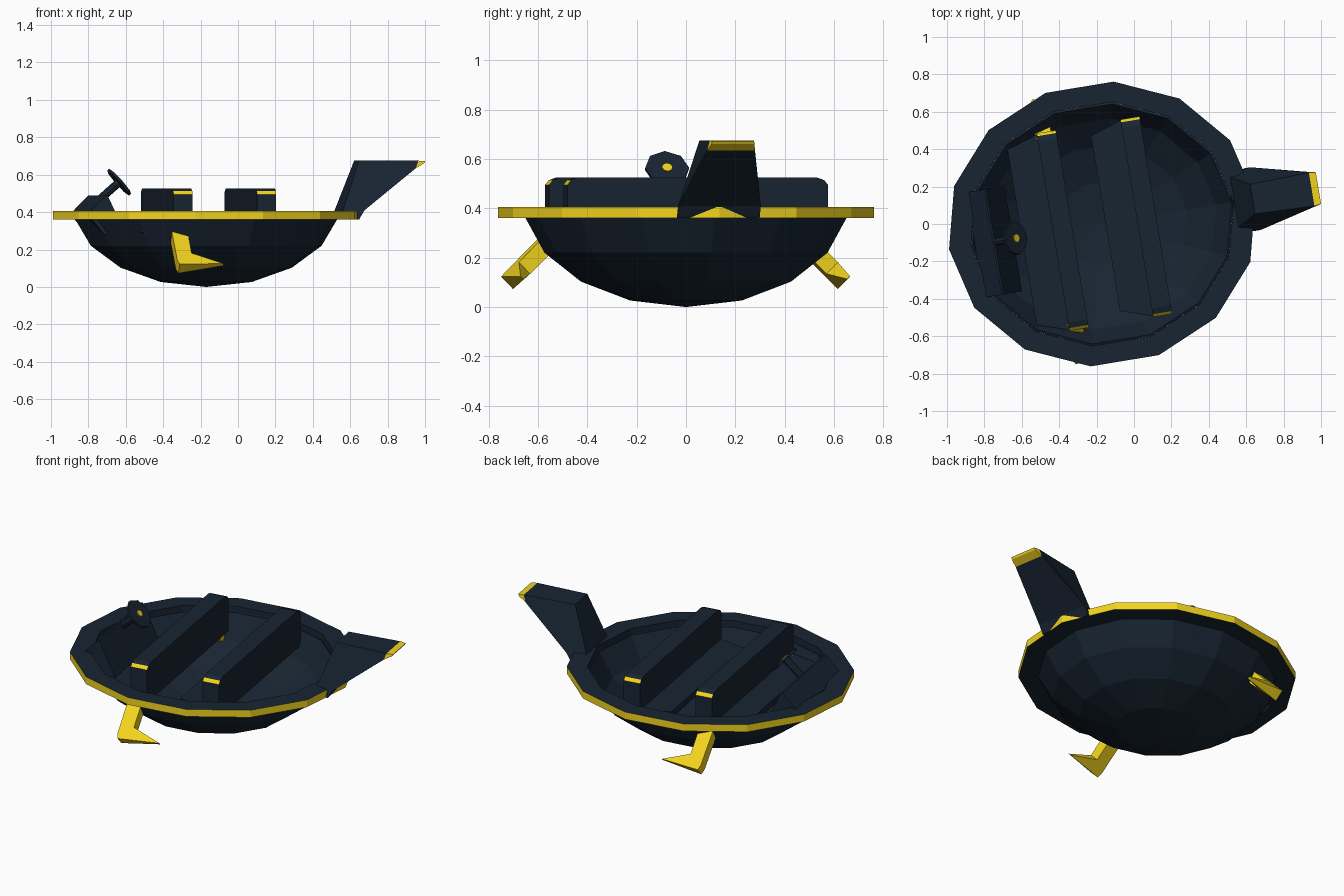
import bpy, bmesh
from math import sin, cos, radians, pi
from mathutils import Matrix, Vector

if "Cube" in bpy.data.objects:
    bpy.data.objects.remove(bpy.data.objects["Cube"])

# whole craft is built along its own axis, then turned and shifted
PLACE = Matrix.Translation((-0.17, 0, 0)) @ Matrix.Rotation(radians(9.4), 4, 'Z')
RX, RY, SIDES = 0.83, 0.76, 14


def material(name, color):
    m = bpy.data.materials.new(name)
    m.diffuse_color = color
    m.use_nodes = True
    m.node_tree.nodes["Principled BSDF"].inputs["Base Color"].default_value = m.diffuse_color
    return m


DARK = material("navy", (0.009, 0.018, 0.032, 1))
GOLD = material("yellow", (0.9, 0.66, 0.013, 1))


def finish(name, bm, mats=(DARK, GOLD)):
    bmesh.ops.recalc_face_normals(bm, faces=bm.faces)
    bm.transform(PLACE)
    me = bpy.data.meshes.new(name)
    bm.to_mesh(me)
    bm.free()
    for m in mats:
        me.materials.append(m)
    ob = bpy.data.objects.new(name, me)
    bpy.context.collection.objects.link(ob)
    return ob


def loft(name, a, b, gold=(), mats=(DARK, GOLD)):
    """Solid between two matching loops; sides listed in gold are yellow."""
    bm = bmesh.new()
    va, vb = [bm.verts.new(p) for p in a], [bm.verts.new(p) for p in b]
    bm.faces.new(va)
    bm.faces.new(vb[::-1])
    n = len(a)
    for i in range(n):
        j = (i + 1) % n
        f = bm.faces.new((va[i], vb[i], vb[j], va[j]))
        f.material_index = int(i in gold)
    return finish(name, bm, mats)


def lathe(name, profile, closed=False, gold=()):
    """Oval 14-sided turning of (radius fraction, z) points."""
    bm = bmesh.new()
    rings = []
    for r, z in profile:
        rings.append([bm.verts.new((RX * r * cos(2 * pi * k / SIDES),
                                    RY * r * sin(2 * pi * k / SIDES), z))
                      for k in range(SIDES)])
    n = len(rings)
    for i in range(n if closed else n - 1):
        p, q = rings[i], rings[(i + 1) % n]
        for k in range(SIDES):
            m = (k + 1) % SIDES
            f = bm.faces.new((p[k], p[m], q[m], q[k]))
            f.material_index = int(i in gold)
    bmesh.ops.remove_doubles(bm, verts=bm.verts, dist=1e-5)
    return finish(name, bm)


# bowl hull and flat rim with yellow edge
hull = lathe("hull", [(0.87 * sin(radians(t)), 0.44 * (1 - cos(radians(t))))
                      for t in (0, 20, 40, 60, 80)])
shell = hull.modifiers.new("shell", 'SOLIDIFY')
shell.thickness, shell.offset = 0.012, -1
lathe("rim", [(0.857, 0.36), (1, 0.36), (1, 0.405), (0.857, 0.405)], True, gold=(1,))

# two benches: low seat trimmed to the hull, tall backrest with yellow end chamfers
half = [(0.535, 0.29), (0.535, 0.495), (0.52, 0.514), (0.49, 0.525)]
back = half + [(-y, z) for y, z in reversed(half)]
plan = [(-0.435, -0.475), (-0.266, -0.53), (-0.266, 0.53), (-0.435, 0.475)]
for i, dx in enumerate((0, 0.453)):
    tag = ("front", "rear")[i]
    loft(tag + "_seat", [(x + dx, y, 0.29) for x, y in plan],
         [(x + dx, y, 0.33) for x, y in plan])
    loft(tag + "_backrest", [(-0.266 + dx, y, z) for y, z in back],
         [(-0.162 + dx, y, z) for y, z in back], gold=(1, 5))

# dashboard wedge
dash = [(-0.69, 0.39), (-0.592, 0.49), (-0.582, 0.49), (-0.482, 0.28), (-0.6, 0.28)]
loft("dashboard", [(x, -0.285, z) for x, z in dash], [(x, 0.285, z) for x, z in dash])

# steering column, wheel and hub along one tilted axis
axis = Vector((0.75, 0, 0.66)).normalized()
turn = axis.to_track_quat('Z', 'Y').to_matrix().to_4x4()
centre = Vector((-0.472, 0, 0.56))
for name, r, lo, hi, mat in (("steering_column", 0.022, -0.15, 0, DARK),
                             ("steering_wheel", 0.09, -0.007, 0.007, DARK),
                             ("wheel_hub", 0.022, 0, 0.012, GOLD)):
    bm = bmesh.new()
    bmesh.ops.create_cone(bm, cap_ends=True, segments=8, radius1=r, radius2=r,
                          depth=hi - lo,
                          matrix=Matrix.Translation(centre + axis * (lo + hi) / 2) @ turn)
    finish(name, bm, (mat,))

# tail block flaring outwards, with yellow tip: (x, z, half width)
tail = [(0.70, 0.36, 0.145), (0.815, 0.675, 0.08), (1.135, 0.675, 0.09),
        (1.12, 0.635, 0.098), (0.83, 0.41, 0.17), (0.80, 0.36, 0.17)]
tip = [(1.135, 0.675, 0.09), (1.172, 0.672, 0.086), (1.165, 0.66, 0.088), (1.12, 0.635, 0.098)]
for name, prof, mats in (("tail", tail, (DARK,)), ("tail_tip", tip, (GOLD,))):
    loft(name, [(x, -w, z) for x, z, w in prof], [(x, w, z) for x, z, w in prof], mats=mats)

# splayed legs with pointed toes: (x, distance down the leg, half thickness)
leg = [(-0.277, 0.0, 0.035), (-0.19, 0.0, 0.035), (-0.188, 0.215, 0.033),
       (-0.017, 0.27, 0.008), (-0.262, 0.30, 0.035), (-0.272, 0.27, 0.035)]
S = 0.7071
for side, name in ((-1, "front_leg"), (1, "back_leg")):
    loops = [[(x, side * (0.48 + S * (v + t * k)), 0.31 - S * (v - t * k))
              for x, v, t in leg] for k in (-1, 1)]
    loft(name, *loops, mats=(GOLD,))
